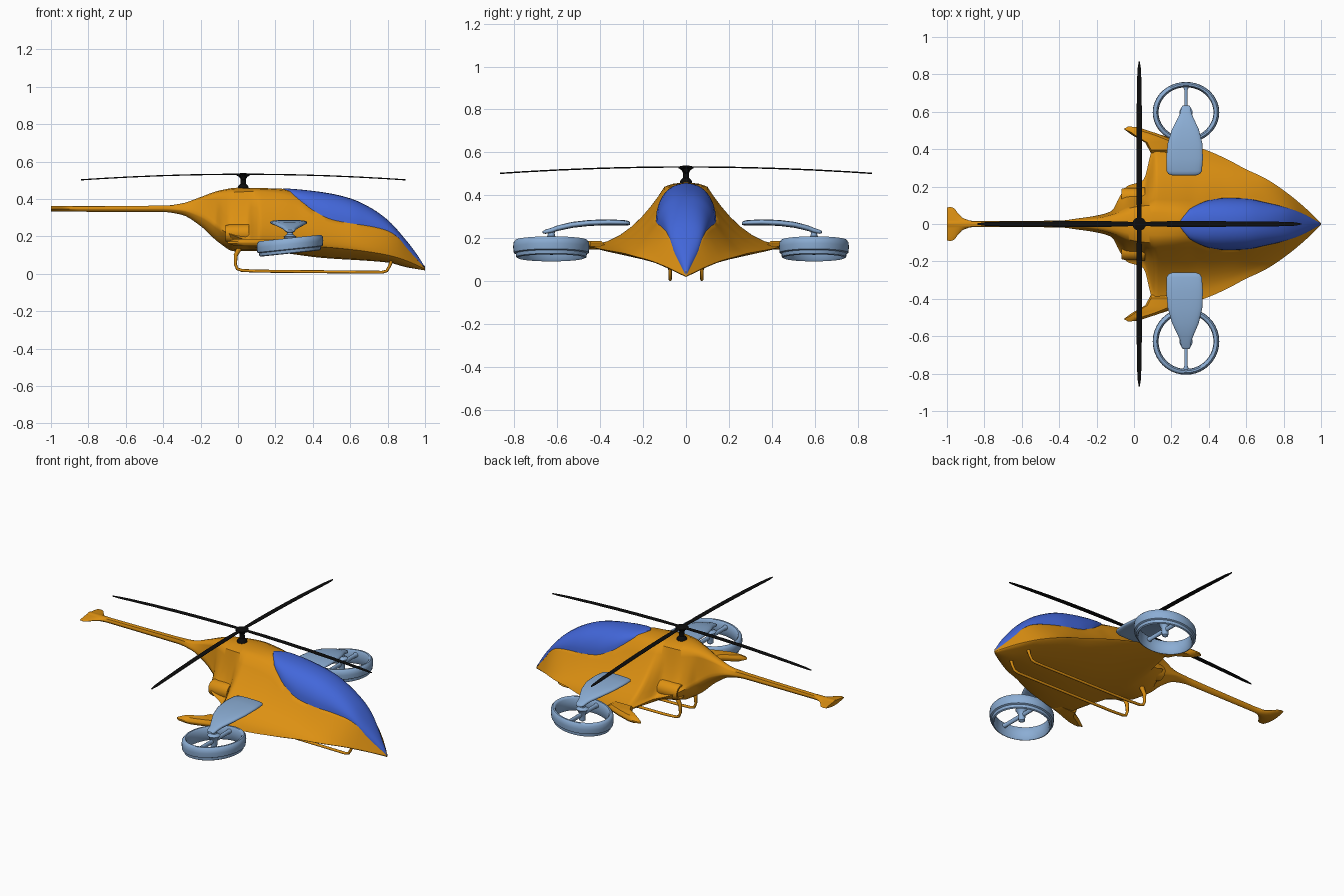
import bpy, bmesh, math

if "Cube" in bpy.data.objects:
    bpy.data.objects.remove(bpy.data.objects["Cube"])


def material(name, rgb):
    m = bpy.data.materials.new(name)
    m.diffuse_color = (*rgb, 1)
    m.use_nodes = True
    m.node_tree.nodes["Principled BSDF"].inputs["Base Color"].default_value = m.diffuse_color
    return m


ORANGE = material("orange", (0.72, 0.28, 0.006))
BLUE = material("canopy_blue", (0.055, 0.135, 0.70))
PALE = material("pale_blue", (0.26, 0.42, 0.66))
BLACK = material("black", (0.004, 0.004, 0.004))


def curve(*k):
    """Smooth curve without overshoot through (x, value) keys."""
    k = sorted(k)
    n = len(k)
    d = [(k[i + 1][1] - k[i][1]) / (k[i + 1][0] - k[i][0]) for i in range(n - 1)]
    t = [d[0]] + [2 * a * b / (a + b) if a * b > 0 else 0 for a, b in zip(d, d[1:])] + [d[-1]]

    def f(x):
        x = min(max(x, k[0][0]), k[-1][0])
        i = max(j for j in range(n - 1) if k[j][0] <= x)
        h = k[i + 1][0] - k[i][0]
        s = (x - k[i][0]) / h
        return ((1 + 2 * s) * (1 - s) ** 2 * k[i][1] + s * (1 - s) ** 2 * h * t[i]
                + s * s * (3 - 2 * s) * k[i + 1][1] + s * s * (s - 1) * h * t[i + 1])
    return f


def mesh(name, verts, faces, mat, angle=40):
    bm = bmesh.new()
    vs = [bm.verts.new(v) for v in verts]
    for f in faces:
        bm.faces.new([vs[i] for i in f])
    bmesh.ops.remove_doubles(bm, verts=bm.verts, dist=1e-5)
    bmesh.ops.recalc_face_normals(bm, faces=bm.faces)
    me = bpy.data.meshes.new(name)
    bm.to_mesh(me)
    bm.free()
    me.materials.append(mat)
    ob = bpy.data.objects.new(name, me)
    bpy.context.collection.objects.link(ob)
    bpy.ops.object.select_all(action='DESELECT')
    ob.select_set(True)
    bpy.context.view_layer.objects.active = ob
    bpy.ops.object.shade_smooth_by_angle(angle=math.radians(angle))
    return ob


def loft(name, rings, mat, angle=40, loop=False):
    """Skin a list of equal closed rings, with end caps unless looped."""
    n, m = len(rings[0]), len(rings)
    faces = [(i * n + j, i * n + (j + 1) % n, (i + 1) % m * n + (j + 1) % n, (i + 1) % m * n + j)
             for i in range(m if loop else m - 1) for j in range(n)]
    if not loop:
        faces += [tuple(range(n)), tuple(range((m - 1) * n, m * n))]
    return mesh(name, [p for r in rings for p in r], faces, mat, angle)


def oval(c, u, v, n=14, p=1.0):
    """Ring around c spanned by half-axis vectors u and v; p < 1 squares it off."""
    out = []
    for i in range(n):
        a = math.tau * (i + 0.5) / n
        q, w = (math.copysign(abs(g) ** p, g) for g in (math.cos(a), math.sin(a)))
        out.append(tuple(c[k] + u[k] * q + v[k] * w for k in range(3)))
    return out


# Fuselage guide curves along x
top = curve((-1, .362), (-.4, .364), (-.3, .376), (-.2, .41), (-.1, .445), (0, .46), (.2, .456), (.3, .45),
            (.4, .44), (.5, .425), (.6, .40), (.7, .355), (.8, .285), (.9, .175), (.95, .11), (1, .032))
bottom = curve((-1, .332), (-.4, .33), (-.3, .315), (-.2, .255), (-.1, .165), (-.02, .12), (.1, .122),
               (.45, .085), (.8, .06), (.9, .035), (1, .018))
chine_y = curve((-1, .088), (-.975, .092), (-.92, .035), (-.86, .016), (-.4, .018), (-.3, .03), (-.2, .045),
                (-.12, .07), (-.08, .14), (-.04, .2), (.05, .235), (.09, .38), (.12, .48), (.2, .458), (.3, .425),
                (.4, .39), (.5, .345), (.6, .292), (.7, .245), (.8, .18), (.9, .1), (.97, .035), (1, .004))
chine_z = curve((-1, .347), (-.4, .347), (-.3, .34), (-.2, .31), (-.05, .215), (.1, .168), (.3, .155), (.6, .13),
                (.8, .10), (.9, .07), (1, .025))
edge_y = curve((-1, .015), (-.3, .018), (-.2, .03), (-.1, .055), (0, .09), (.1, .1), (.3, .1), (.4, .127), (.5, .14),
               (.6, .136), (.7, .116), (.8, .091), (.9, .056), (.96, .024), (1, .002))
edge_z = curve((-1, .358), (-.3, .367), (-.2, .395), (-.1, .425), (0, .437), (.1, .44), (.2, .43), (.3, .405),
               (.4, .34), (.5, .29), (.6, .27), (.7, .255), (.8, .23), (.86, .19), (.9, .14), (1, .03))
deck = curve((.25, 0), (.34, .35), (.42, 1), (1, 1))      # how far the hull top sinks below the canopy
flare = curve((-1, .7), (-.25, .7), (-.1, 1.4), (.02, 2.2), (.35, 2.1), (.9, 1), (1, 1))


def mirror_ring(x, half):
    return [(x, y, z) for y, z in half] + [(x, -y, z) for y, z in half[::-1] if y > 1e-6]


def hull_ring(x):
    yc, zc, ys, zs, zb = chine_y(x), chine_z(x), edge_y(x), edge_z(x), bottom(x)
    ys = min(ys, yc * .8)
    zt = top(x) + (zs + .01 - top(x)) * deck(x)
    half = [(0, zb), (yc * .3, zb + (zc - zb) * .1), (yc * .65, zb + (zc - zb) * .42),
            (yc * .94, zb + (zc - zb) * .82)]
    half += [(ys + (yc - ys) * t, zc + (zs - zc) * (1 - t) ** flare(x))
             for t in (1, .85, .7, .55, .4, .28, .17, .08, 0)]
    half += [(ys * .6, zs + (zt - zs) * .75), (0, zt)]
    return mirror_ring(x, half)


xs = [-1 + i * .02 for i in range(43)] + [-.15 + i * .01 for i in range(31)] + [.17 + i * .02 for i in range(42)] + [1]
loft("fuselage", [hull_ring(x) for x in xs], ORANGE, 45)

# Canopy
glass_y = curve((.24, .004), (.27, .05), (.3, .082), (.35, .108), (.4, .127), (.5, .14), (.6, .136), (.7, .116),
                (.8, .092), (.9, .057), (.96, .025), (1, .003))
glass_z = curve((.24, .455), (.27, .438), (.3, .415), (.35, .378), (.4, .34), (.5, .29), (.6, .27), (.7, .255),
                (.8, .23), (.86, .19), (.9, .14), (1, .03))


def glass_ring(x):
    y, z, h = glass_y(x), glass_z(x), top(x) + .003 - glass_z(x)
    arc = [(y * math.cos(a) ** .85, z + h * math.sin(a)) for a in [math.pi / 16 * i for i in range(8)]]
    return mirror_ring(x, [(0, z - .004)] + arc + [(0, z + h)])


loft("canopy", [glass_ring(.24 + i * .02) for i in range(39)], BLUE, 60)

for s, side in ((1, "left"), (-1, "right")):
    # Swept wing tips
    plan = [(.22, .38), (.22, .445), (.12, .485), (.02, .517), (-.03, .522), (-.055, .508), (-.01, .475),
            (.06, .435), (.09, .38)]
    mid = (.1, .44)
    rings = [[(mid[0] + (x - mid[0]) * k, s * (mid[1] + (y - mid[1]) * k), z) for x, y in plan]
             for k, z in ((.75, .148), (1, .163), (1, .172), (.75, .187))]
    loft(side + "_wing_tip", rings, ORANGE)

    # Exhaust pipes
    rings = [oval((x, s * .145, .215), (0, r, 0), (0, 0, r), 20)
             for x, r in ((.06, .05), (-.05, .048), (-.068, .043), (-.068, .034), (-.04, .03))]
    loft(side + "_exhaust", rings, ORANGE)

    # Landing skids
    cu = bpy.data.curves.new(side + "_skid", 'CURVE')
    cu.dimensions = '3D'
    cu.bevel_depth, cu.bevel_resolution = .008, 2
    cu.use_fill_caps = True
    path = [(.01, .14, 1.8), (-.012, .1, 1.4), (-.014, .05, 1), (-.004, .026, 1), (.02, .018, 1), (.1, .014, 1),
            (.77, .008, 1), (.795, .015, 1), (.81, .04, 1), (.825, .08, 1.3)]
    sp = cu.splines.new('POLY')
    sp.points.add(len(path) - 1)
    for p, (x, z, r) in zip(sp.points, path):
        p.co = (x, s * .074, z, 1)
        p.radius = r
    cu.materials.append(ORANGE)
    bpy.context.collection.objects.link(bpy.data.objects.new(side + "_skid", cu))

    # Ducted fan pods; the left one is slightly shorter
    def place(ring):
        return [(x, s * (.26 + (y - .26) * (.915 if s > 0 else 1)), z) for x, y, z in ring]

    cx, cy, cz = .278, .628, .15
    prof = [(.15, .032), (.157, .041), (.167, .041), (.176, .03), (.178, .008), (.175, -.018), (.166, -.022),
            (.164, -.038), (.156, -.042), (.15, -.034), (.147, 0)]
    rings = []
    for i in range(40):
        a = math.tau * i / 40
        rings.append(place([(cx + r * math.cos(a), cy + r * math.sin(a), cz + h + .105 * r * math.cos(a))
                            for r, h in prof]))
    loft(side + "_fan_duct", rings, PALE, 50, loop=True)

    arm = [(.26, .065, .268, .006), (.268, .085, .27, .01), (.285, .095, .272, .012), (.36, .099, .274, .014),
           (.45, .093, .271, .014), (.53, .072, .262, .014), (.6, .04, .246, .013), (.625, .03, .237, .012),
           (.655, .026, .23, .01), (.668, .018, .228, .005)]
    loft(side + "_pod_arm", [place(oval((.268 + .01 * (y - .26) / .4, y, z), (w, 0, 0), (0, 0, t), 20, .7))
                             for y, w, z, t in arm], PALE, 60)
    hub = [(.02, .24), (.016, .222), (.018, .21), (.036, .198), (.03, .19), (.02, .17), (.018, .13), (.006, .122)]
    loft(side + "_fan_hub", [place(oval((cx, cy, z), (r, 0, 0), (0, r, 0), 16)) for r, z in hub], PALE)
    strut = [(-.165, .022), (-.13, .009), (.13, .009), (.165, .022)]
    loft(side + "_fan_strut", [place(oval((cx, cy + d, .165), (w, 0, 0), (0, 0, .014), 10)) for d, w in strut], PALE)

# Rotor mast
mast = [(.03, .445), (.027, .468), (.015, .48), (.014, .505), (.022, .518), (.036, .526), (.036, .534), (.015, .538)]
loft("rotor_mast", [oval((.028, 0, z), (r, 0, 0), (0, r, 0), 20) for r, z in mast], BLACK)

# Rotor blades, drooping toward the tips
blade = [(0, .012), (.06, .013), (.15, .016), (.3, .016), (.45, .016), (.6, .015), (.75, .013), (.83, .010), (.868, .003)]
for i, name in enumerate(("front", "left", "rear", "right")):
    c, s = round(math.cos(i * math.pi / 2)), round(math.sin(i * math.pi / 2))
    loft(name + "_rotor_blade", [oval((.028 + r * c, r * s, .532 - .03 * (r / .868) ** 2), (-w * s, w * c, 0),
                                      (0, 0, .0035), 8) for r, w in blade], BLACK)
